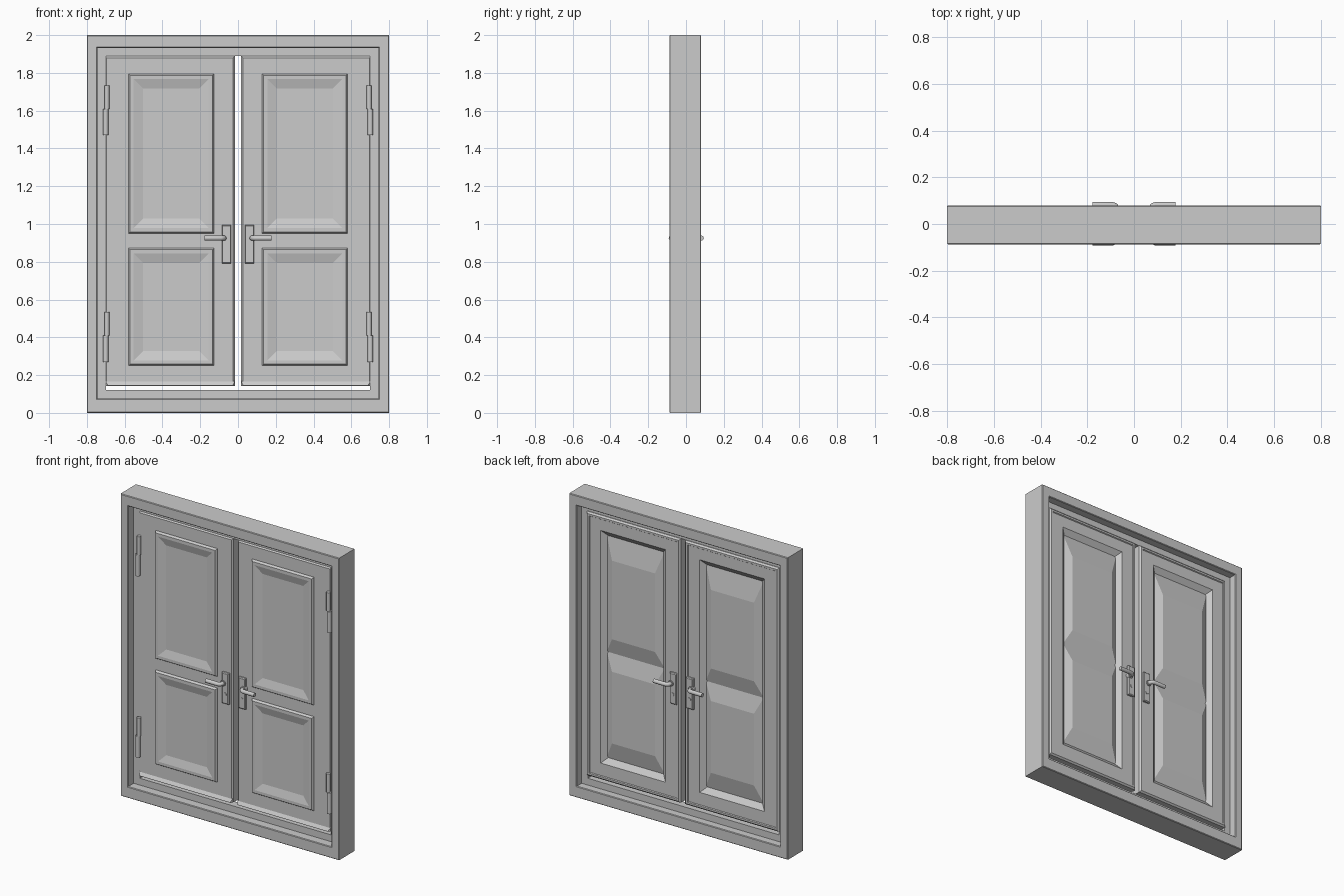
import bpy, bmesh, math
from mathutils import Matrix, Vector

cube = bpy.data.objects.get("Cube")
if cube:
    bpy.data.objects.remove(cube, do_unlink=True)


def material(name, value):
    m = bpy.data.materials.new(name)
    m.use_nodes = True
    m.diffuse_color = (value, value, value, 1)
    m.node_tree.nodes["Principled BSDF"].inputs["Base Color"].default_value = m.diffuse_color
    return m


GREY = material("plain_grey", 0.6)


def finish(name, bm, smooth=False):
    bmesh.ops.recalc_face_normals(bm, faces=bm.faces)
    me = bpy.data.meshes.new(name)
    bm.to_mesh(me)
    bm.free()
    ob = bpy.data.objects.new(name, me)
    bpy.context.collection.objects.link(ob)
    me.materials.append(GREY)
    if smooth:
        bpy.ops.object.select_all(action='DESELECT')
        ob.select_set(True)
        bpy.context.view_layer.objects.active = ob
        bpy.ops.object.shade_smooth_by_angle(angle=math.radians(35))
    return ob


def loft(name, rings, side=1, closed=False):
    """Skin rectangular rings (x0, x1, z0, z1, y), capped or closed into a loop."""
    bm = bmesh.new()
    loops = [[bm.verts.new((side * x, y, z)) for x, z in
              ((x0, z0), (x1, z0), (x1, z1), (x0, z1))] for x0, x1, z0, z1, y in rings]
    pairs = list(zip(loops, loops[1:]))
    if closed:
        pairs.append((loops[-1], loops[0]))
    else:
        bm.faces.new(loops[0])
        bm.faces.new(loops[-1])
    for a, b in pairs:
        for i in range(4):
            j = (i + 1) % 4
            bm.faces.new((a[i], a[j], b[j], b[i]))
    return finish(name, bm)


def inset(rect, d, y):
    x0, x1, z0, z1 = rect
    return (x0 + d, x1 - d, z0 + d, z1 - d, y)


def rod(name, a, b, r, segments=16):
    a, b = Vector(a), Vector(b)
    bm = bmesh.new()
    rot = (b - a).to_track_quat('Z', 'Y').to_matrix().to_4x4()
    bmesh.ops.create_cone(bm, cap_ends=True, segments=segments, radius1=r, radius2=r,
                          depth=(b - a).length, matrix=Matrix.Translation((a + b) / 2) @ rot)
    return finish(name, bm, smooth=True)


YF, YB = -0.032, 0.035      # door leaf faces
FF, FB = -0.088, 0.080      # frame faces

# Outer frame with a stepped rebate on both faces
outer, step, stop = (-.8, .8, 0, 2), (-.745, .745, .075, 1.932), (-.7, .7, .12, 1.89)
loft("door_frame", [
    inset(outer, .004, FF), inset(outer, 0, FF + .004),
    inset(outer, 0, FB - .004), inset(outer, .004, FB),
    inset(step, -.004, FB), inset(step, 0, FB - .004), inset(step, 0, .028),
    inset(stop, 0, .028), inset(stop, 0, -.028),
    inset(step, 0, -.028), inset(step, 0, FF + .004), inset(step, -.004, FF)], closed=True)


def handle(label, s, d, face):
    """Plate, keyhole and lever on one face; d is -1 on the front, 1 on the back."""
    plate = (.036, .086, .79, .995)
    loft(f"{label}_handle_plate", [
        inset(plate, 0, face - d * .004), inset(plate, 0, face + d * .012),
        inset(plate, .005, face + d * .017)], s)
    x, z, out = .074, .925, face + d * .046
    rod(f"{label}_handle_collar", (s * x, face, z), (s * x, face + d * .024, z), .019)
    rod(f"{label}_keyhole", (s * .061, face, .855), (s * .061, face + d * .020, .855), .011)
    # Bent lever swept along a path
    cu = bpy.data.curves.new(f"{label}_lever", 'CURVE')
    cu.dimensions = '3D'
    cu.bevel_depth = .0135
    cu.bevel_resolution = 3
    cu.use_fill_caps = True
    path = [(x, face), (x, out - d * .016), (x + .006, out - d * .005), (x + .018, out), (.178, out)]
    sp = cu.splines.new('POLY')
    sp.points.add(len(path) - 1)
    for p, (px, py) in zip(sp.points, path):
        p.co = (s * px, py, z, 1)
    cu.materials.append(GREY)
    bpy.context.collection.objects.link(bpy.data.objects.new(f"{label}_lever", cu))


for side, s in (("left", 1), ("right", -1)):
    # Leaf: chamfered slab with a sunken bed on the back
    leaf, bed = (.016, .705, .142, 1.89), (.125, .60, .25, 1.79)
    bottom = YB - .028
    loft(f"{side}_door_leaf", [
        inset(leaf, .010, YF), inset(leaf, 0, YF + .010),
        inset(leaf, 0, YB - .004), inset(leaf, .010, YB + .006), inset(leaf, .022, YB + .006),
        inset(leaf, .026, YB),
        inset(bed, 0, YB), inset(bed, .035, bottom)], s)

    # Back raised fields meeting in a groove at the middle rail
    for part, z0, z1, f0, f1 in (("upper", .985, 1.76, 1.09, 1.61), ("lower", .285, .985, .40, .875)):
        loft(f"{side}_back_{part}_field", [
            (.150, .575, z0, z1, bottom - .004), (.150, .575, z0, z1, bottom),
            (.205, .520, f0, f1, YB - .003)], s)

    # Front mouldings with a sunken centre
    for part, z0, z1 in (("upper", .95, 1.795), ("lower", .25, .872)):
        r = (.127, .580, z0, z1)
        loft(f"{side}_front_{part}_panel", [
            inset(r, 0, YF + .004), inset(r, 0, YF - .004), inset(r, .008, YF - .016),
            inset(r, .028, YF - .016), inset(r, .078, YF - .002)], s)

    # Sloped drip bar along the foot
    loft(f"{side}_drip_bar", [
        (.018, .70, .142, .168, YF + .004), (.018, .70, .142, .166, YF),
        (.026, .69, .144, .148, YF - .012)], s)

    # Handles on both faces
    handle(f"{side}_front", s, -1, YF)
    handle(f"{side}_back", s, 1, YB)

    # Two-part barrel hinges
    for part, z in (("upper", 1.47), ("lower", .27)):
        y = YF - .014
        rod(f"{side}_{part}_hinge_sleeve", (s * .701, y, z), (s * .701, y, z + .14), .015, 12)
        rod(f"{side}_{part}_hinge_pin", (s * .694, y, z + .14), (s * .694, y, z + .263), .013, 12)
